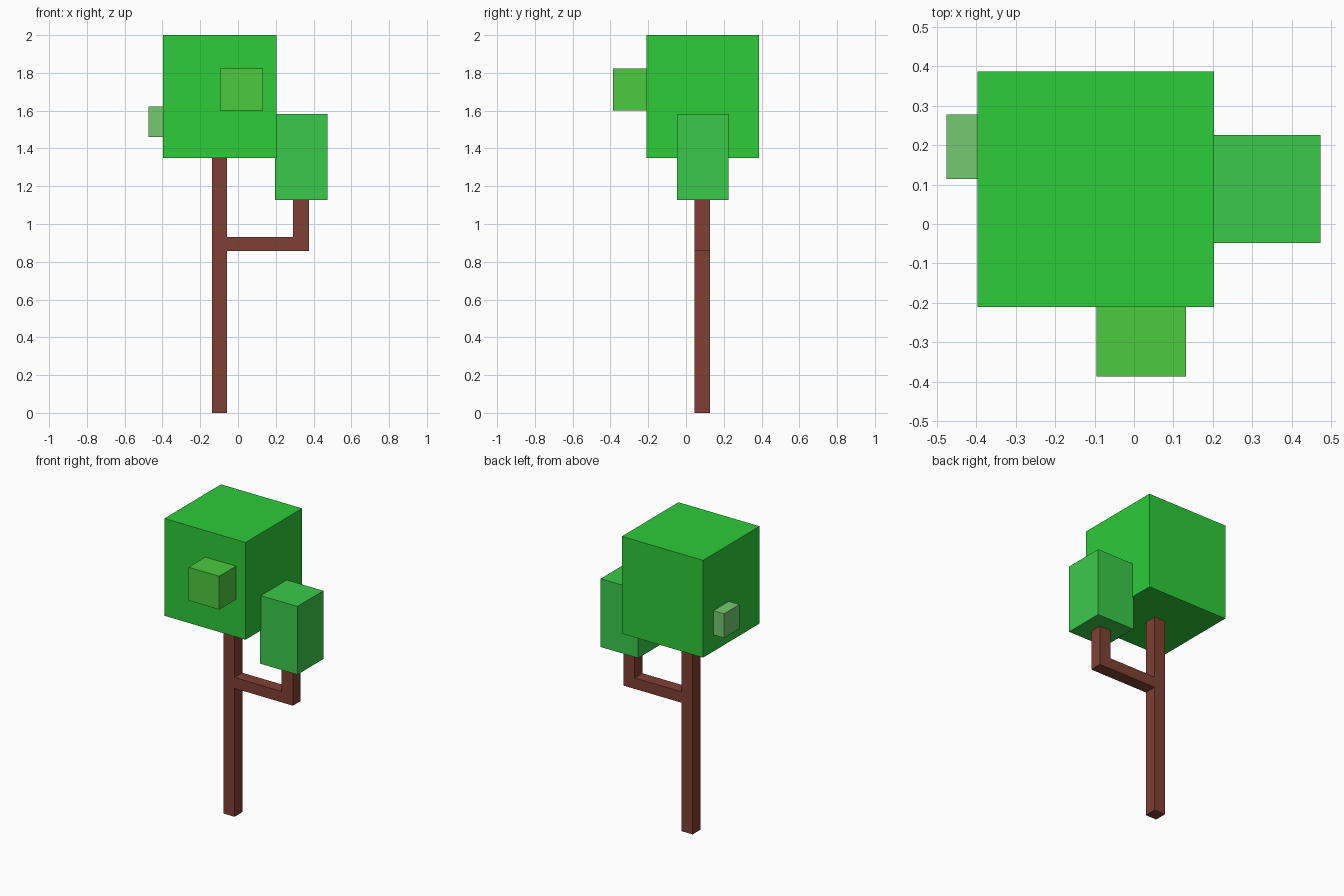
import bpy, bmesh

if "Cube" in bpy.data.objects:
    bpy.data.objects.remove(bpy.data.objects["Cube"])


def paint(obj, rgb):
    # sRGB 0-255 to linear viewport colour
    lin = [((c / 255 + 0.055) / 1.055) ** 2.4 for c in rgb]
    mat = bpy.data.materials.new(obj.name + "_colour")
    mat.diffuse_color = (*lin, 1)
    mat.use_nodes = True
    mat.node_tree.nodes["Principled BSDF"].inputs["Base Color"].default_value = mat.diffuse_color
    obj.data.materials.append(mat)


def prism(name, profile, y0, y1, rgb):
    """Extrude an x-z outline (counter-clockwise from the front) from y0 to y1."""
    bm = bmesh.new()
    face = bm.faces.new([bm.verts.new((x, y0, z)) for x, z in profile])
    ext = bmesh.ops.extrude_face_region(bm, geom=[face], use_keep_orig=True)
    verts = [v for v in ext["geom"] if isinstance(v, bmesh.types.BMVert)]
    bmesh.ops.translate(bm, verts=verts, vec=(0, y1 - y0, 0))
    bmesh.ops.recalc_face_normals(bm, faces=bm.faces)
    mesh = bpy.data.meshes.new(name)
    bm.to_mesh(mesh)
    bm.free()
    obj = bpy.data.objects.new(name, mesh)
    bpy.context.collection.objects.link(obj)
    paint(obj, rgb)


def box(name, x, y, z, rgb):
    outline = [(x[0], z[0]), (x[1], z[0]), (x[1], z[1]), (x[0], z[1])]
    prism(name, outline, y[0], y[1], rgb)


# Trunk with the elbow branch as one outline
prism("trunk_and_branch",
      [(-0.138, 0), (-0.057, 0), (-0.057, 0.858), (0.375, 0.858),
       (0.375, 1.127), (0.291, 1.127), (0.291, 0.931), (-0.057, 0.931),
       (-0.057, 1.35), (-0.138, 1.35)],
      0.045, 0.127, (128, 64, 51))

# Leaf blocks
box("main_crown", (-0.397, 0.203), (-0.21, 0.387), (1.35, 2.0), (45, 204, 57))
box("branch_crown", (0.195, 0.473), (-0.048, 0.226), (1.127, 1.583), (58, 202, 74))
box("front_leaf_block", (-0.095, 0.132), (-0.387, -0.16), (1.6, 1.823), (76, 202, 63))
box("left_leaf_block", (-0.475, -0.313), (0.114, 0.277), (1.46, 1.622), (117, 202, 112))
